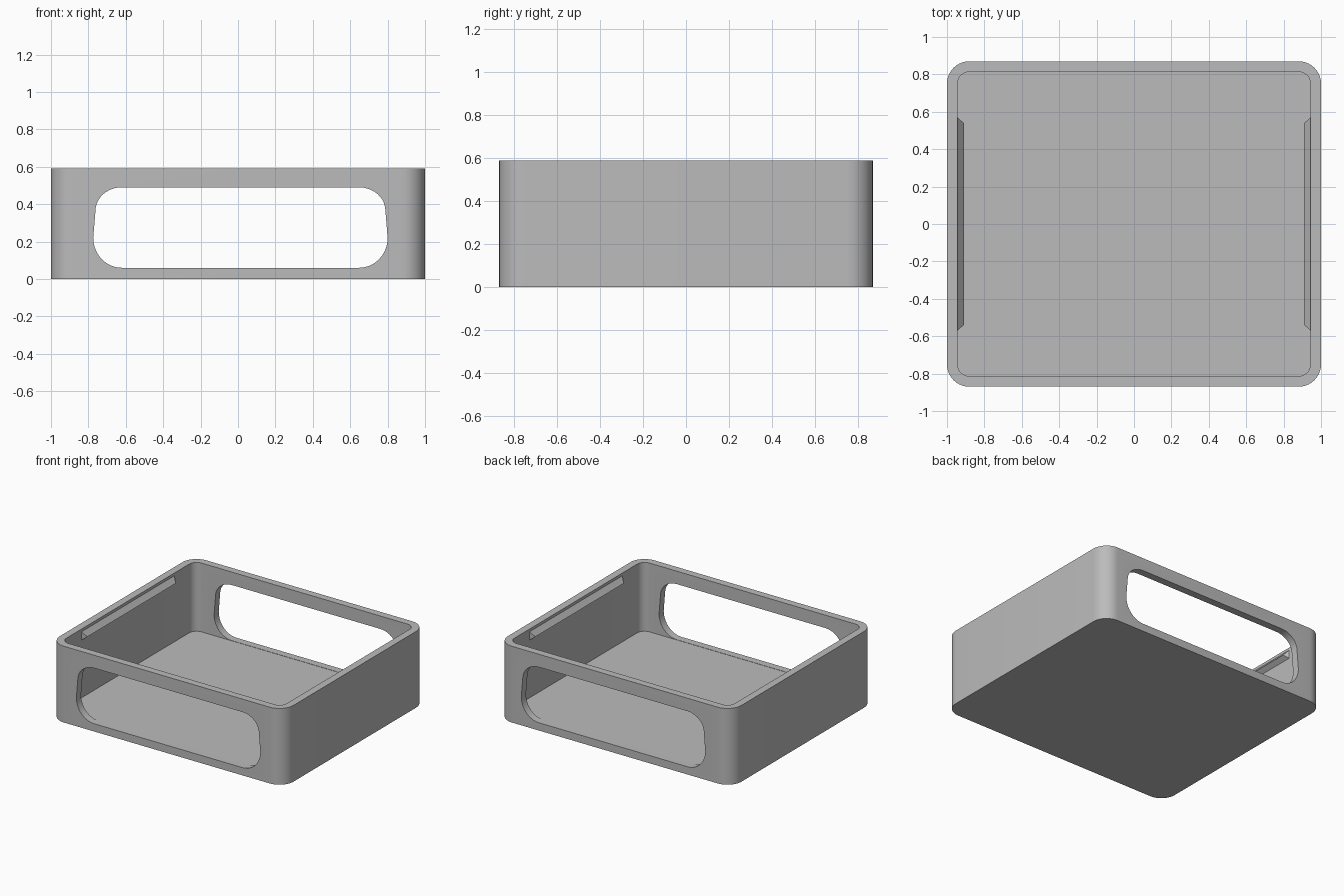
import bpy, bmesh
from math import sin, cos, pi, radians
from mathutils import Vector

if "Cube" in bpy.data.objects:
    bpy.data.objects.remove(bpy.data.objects["Cube"])

HX, HY, HEIGHT = 1.0, 0.87, 0.59
WALL, FLOOR = 0.057, 0.058

grey = bpy.data.materials.new("plain grey")
grey.use_nodes = True
grey.diffuse_color = (0.5, 0.5, 0.5, 1)
grey.node_tree.nodes["Principled BSDF"].inputs["Base Color"].default_value = (0.5, 0.5, 0.5, 1)


def corner_arc(cx, cy, rx, ry, quadrant, steps=10):
    """Quarter ellipse, counter-clockwise, starting at the given quadrant."""
    angles = [(quadrant + i / steps) * pi / 2 for i in range(steps + 1)]
    return [(cx + rx * cos(a), cy + ry * sin(a)) for a in angles]


def rounded_rectangle(hx, hy, r):
    outline = []
    for q, (sx, sy) in enumerate([(1, 1), (-1, 1), (-1, -1), (1, -1)]):
        outline += corner_arc(sx * (hx - r), sy * (hy - r), r, r, q)
    return outline


def add_object(name, bm):
    bmesh.ops.recalc_face_normals(bm, faces=bm.faces)
    mesh = bpy.data.meshes.new(name)
    bm.to_mesh(mesh)
    bm.free()
    mesh.materials.append(grey)
    obj = bpy.data.objects.new(name, mesh)
    bpy.context.collection.objects.link(obj)
    return obj


def prism(name, points, direction):
    """Closed solid swept from a flat outline of 3D points."""
    bm = bmesh.new()
    base = bm.faces.new([bm.verts.new(p) for p in points])
    bmesh.ops.solidify
    swept = bmesh.ops.extrude_face_region(bm, geom=[base], use_keep_orig=True)
    moved = [v for v in swept["geom"] if isinstance(v, bmesh.types.BMVert)]
    bmesh.ops.translate(bm, verts=moved, vec=Vector(direction))
    return add_object(name, bm)


def cut(target, cutter):
    cutter.hide_render = True
    mod = target.modifiers.new("cut", "BOOLEAN")
    mod.operation, mod.solver, mod.object = "DIFFERENCE", "EXACT", cutter
    bpy.context.view_layer.objects.active = target
    bpy.ops.object.modifier_apply(modifier=mod.name)
    bpy.data.objects.remove(cutter)


# Open tray: rounded block with a rounded cavity
tray = prism("tray", [(x, y, 0) for x, y in rounded_rectangle(HX, HY, 0.12)], (0, 0, HEIGHT))
cavity = [(x, y, FLOOR) for x, y in rounded_rectangle(HX - WALL, HY - WALL, 0.062)]
cut(tray, prism("cavity_cutter", cavity, (0, 0, HEIGHT)))

# Wide rounded window through the front and back walls, slightly broader below
MID, STRAIGHT, LOW, HIGH = 0.013, 0.635, 0.06, 0.49
window = (corner_arc(MID + STRAIGHT, 0.365, 0.14, HIGH - 0.365, 0)
          + corner_arc(MID - STRAIGHT, 0.365, 0.14, HIGH - 0.365, 1)
          + corner_arc(MID - STRAIGHT, 0.22, 0.152, 0.22 - LOW, 2)
          + corner_arc(MID + STRAIGHT, 0.22, 0.152, 0.22 - LOW, 3))
cut(tray, prism("window_cutter", [(x, -1, z) for x, z in window], (0, 2, 0)))

bpy.ops.object.select_all(action="DESELECT")
tray.select_set(True)
bpy.context.view_layer.objects.active = tray
bpy.ops.object.shade_smooth_by_angle(angle=radians(30))

# Snap ridges with tapered ends, inside the two side walls near the rim
for name, side in (("left_ridge", 1), ("right_ridge", -1)):
    bm = bmesh.new()
    for x, half_y, heights in ((HX - WALL + 0.005, 0.573, (0.5, 0.575)), (0.91, 0.54, (0.53,))):
        for z in heights:
            for y in (-half_y, half_y):
                bm.verts.new((side * x, y, z))
    bmesh.ops.convex_hull(bm, input=bm.verts)
    add_object(name, bm)
